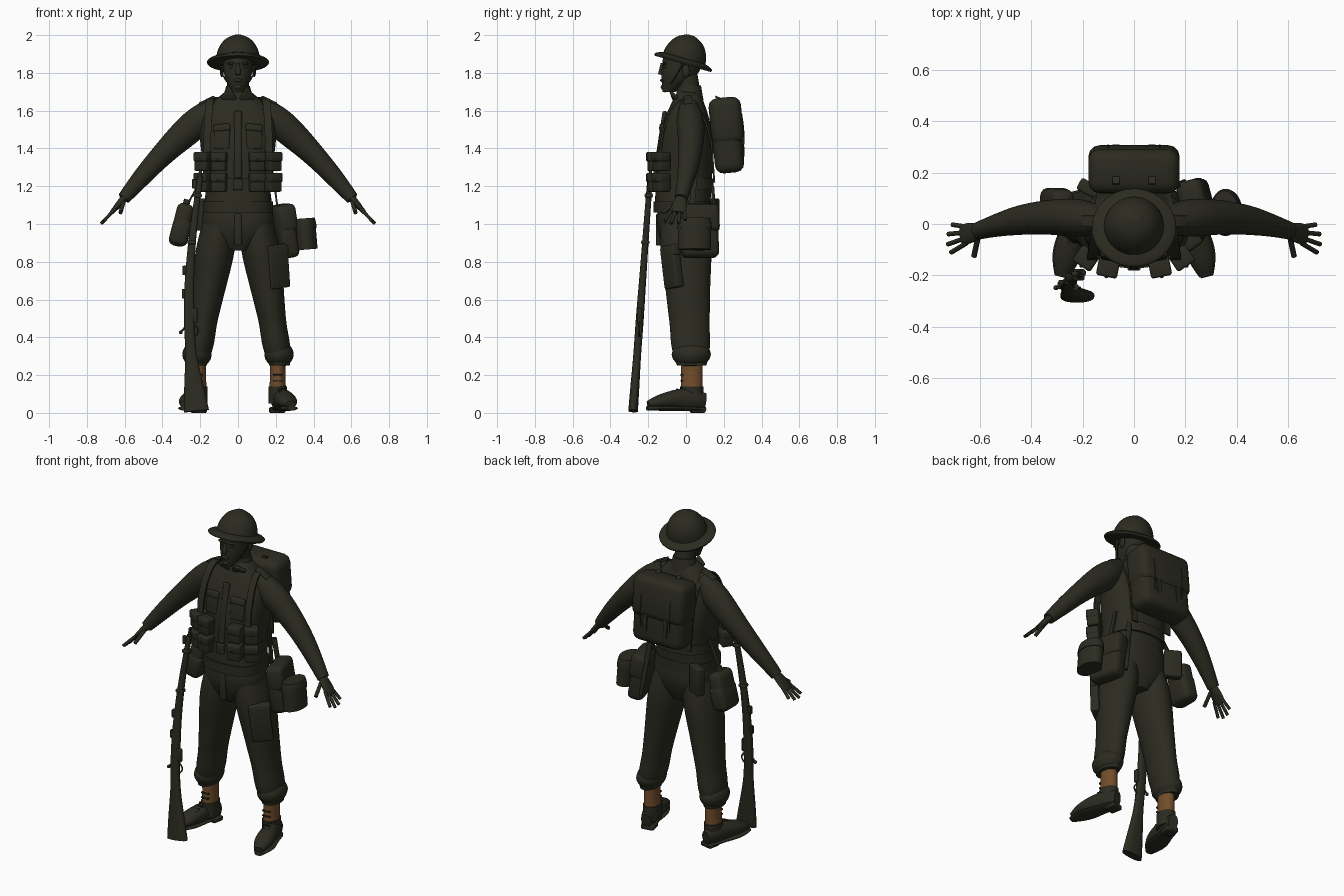
import bpy, bmesh, math
from mathutils import Vector, Matrix, Euler

if "Cube" in bpy.data.objects:
    bpy.data.objects.remove(bpy.data.objects["Cube"])

X, Y, Z = Vector((1, 0, 0)), Vector((0, 1, 0)), Vector((0, 0, 1))
STRAIGHT = Vector()
made = []


def material(name, colour):
    shade = bpy.data.materials.new(name)
    shade.use_nodes = True
    shade.diffuse_color = (*colour, 1)
    shader = shade.node_tree.nodes["Principled BSDF"]
    shader.inputs["Base Color"].default_value = (*colour, 1)
    return shade


olive = material("dark olive", (.024, .024, .015))
brown = material("gaiter brown", (.17, .075, .024))


def finish(name, bm, colour):
    bmesh.ops.recalc_face_normals(bm, faces=bm.faces)
    mesh = bpy.data.meshes.new(name)
    bm.to_mesh(mesh)
    bm.free()
    mesh.materials.append(colour)
    part = bpy.data.objects.new(name, mesh)
    bpy.context.collection.objects.link(part)
    made.append(part)
    return part


def along(start, end, bend, arch, t):
    """Point on a line from start to end that bows out by bend in the middle."""
    bow = max(math.sin(math.pi * t), 0) ** arch
    return Vector(start).lerp(Vector(end), t) + Vector(bend) * bow


def limb(name, start, end, widths, depths=None, bend=STRAIGHT, arch=1, side=X,
         axis=None, sides=16, power=1, colour=olive, smooth=2):
    """Evenly spaced oval rings; widths are radii along side, depths across it."""
    last = len(widths) - 1
    if depths is None:
        depths = widths
    elif not isinstance(depths, list):
        depths = [depths] * len(widths)
    centres = [along(start, end, bend, arch, i / last) for i in range(last + 1)]
    bm = bmesh.new()
    crease = bm.edges.layers.float.new("crease_edge")
    rings = []
    for i, centre in enumerate(centres):
        tangent = axis or (centres[min(i + 1, last)] - centres[max(i - 1, 0)]).normalized()
        across = (side - tangent * side.dot(tangent)).normalized()
        other = tangent.cross(across)
        ring = []
        for k in range(sides):
            angle = math.tau * (k + .5) / sides
            c, s = (math.copysign(abs(w) ** power, w) for w in (math.cos(angle), math.sin(angle)))
            ring.append(bm.verts.new(centre + across * c * widths[i] + other * s * depths[i]))
        rings.append(ring)
    for lower, upper in zip(rings, rings[1:]):
        for k in range(sides):
            j = (k + 1) % sides
            bm.faces.new((lower[k], lower[j], upper[j], upper[k]))
    for cap in (rings[0], rings[-1]):
        for edge in bm.faces.new(cap).edges:
            edge[crease] = 1
    part = finish(name, bm, colour)
    if smooth:
        subdivision = part.modifiers.new("smooth", "SUBSURF")
        subdivision.levels = subdivision.render_levels = smooth


def strap(name, start, end, width, bend=STRAIGHT, arch=1, side=X):
    limb(name, start, end, [width * math.sqrt(2)] * 20, .007, bend, arch, side, sides=4, smooth=0)


def tube(name, start, end, radius, bend=STRAIGHT, side=Y):
    limb(name, start, end, [radius] * 6, bend=bend, side=side, sides=8, smooth=1)


def box(name, place, size, turn=STRAIGHT, rounding=.01):
    bm = bmesh.new()
    bmesh.ops.create_cube(bm, size=1, matrix=Matrix.Diagonal((*size, 1)))
    bmesh.ops.bevel(bm, geom=bm.edges[:], offset=rounding, segments=3, profile=.5, affect="EDGES")
    bm.transform(Matrix.Translation(place) @ Euler(turn).to_matrix().to_4x4())
    finish(name, bm, olive)


def ball(name, place, size):
    bm = bmesh.new()
    shape = Matrix.Translation(place) @ Matrix.Diagonal((*size, 1))
    bmesh.ops.create_uvsphere(bm, u_segments=16, v_segments=10, radius=1, matrix=shape)
    finish(name, bm, olive)


# Torso, trouser seat and belt
limb("jacket", (0, -.02, 1.07), (0, .015, 1.7), [.19, .17, .18, .2, .21, .2, .07],
     [.15, .15, .15, .155, .14, .11, .06], power=.8)
limb("trouser_seat", (0, -.01, .86), (0, -.01, 1.1), [.06, .18, .2, .18], [.1, .14, .15, .14], power=.8)
limb("waist_belt", (0, -.01, 1.18), (0, -.01, 1.24), [.18, .18], .16, power=.8)
limb("jacket_waistband", (0, -.02, 1.06), (0, -.02, 1.12), [.19, .19], .155, power=.8)
box("belt_buckle", (0, -.17, 1.21), (.05, .02, .06), rounding=.005)
box("front_placket", (0, -.138, 1.42), (.04, .025, .36), X * -.15)
box("trouser_fly", (0, -.145, .97), (.04, .03, .17))

# Neck and head
limb("neck", (0, .025, 1.64), (0, 0, 1.82), [.065, .058, .058])
limb("collar", (0, .02, 1.65), (0, .015, 1.73), [.085, .076, .064], [.075, .07, .066])
limb("head", (0, -.09, 1.7), (0, -.02, 1.93), [.03, .06, .077, .083, .085, .07],
     [.035, .07, .1, .108, .11, .09], bend=Y * .03, axis=Z)
limb("nose", (0, -.12, 1.85), (0, -.135, 1.79), [.008, .012, .018, .014], .015, sides=8)
ball("mouth", (0, -.125, 1.76), (.025, .012, .01))
ball("chin", (0, -.112, 1.725), (.024, .022, .018))

# Helmet: shallow dome with a wide tilted brim
crown, tilt = Vector((0, -.012, 1.865)), Vector((0, .28, .96))
dome = [.118 * math.sqrt(1 - (k / 8.1) ** 2) for k in range(9)]
limb("helmet_dome", crown, crown + tilt * .14, dome, axis=tilt, sides=24)
limb("helmet_brim", crown - tilt * .018, crown + tilt * .014, [.16, .17, .155, .115],
     [.156, .163, .15, .115], axis=tilt, sides=24)

# Paired parts are built on the left and mirrored below
first_pair = len(made)
ball("ears", (.086, 0, 1.81), (.01, .02, .033))
ball("eyes", (.032, -.11, 1.832), (.014, .012, .009))
ball("brows", (.033, -.113, 1.85), (.024, .012, .007))
tube("chin_straps", (.095, -.01, 1.86), (0, -.112, 1.7), .004, X * .025 - Z * .01)
box("collar_points", (.05, -.06, 1.67), (.075, .016, .05), (.5, .35, .45), .006)

# Arms and hands
limb("sleeves", (.12, .015, 1.62), (.605, -.026, 1.135), [.05, .08, .072, .065, .058, .045, .035],
     [.06, .085, .078, .065, .056, .048, .035], bend=(.014, .03, .014), side=Y)
limb("palms", (.59, -.025, 1.15), (.67, -.042, 1.06), [.026, .035, .044, .038], [.022, .02, .016, .011], side=Y)
for i, reach in enumerate((.042, .054, .052, .036)):
    knuckle = Vector((.65, -.074 + i * .021, 1.08))
    spread = Vector((1, (i - 2) * .25 - .1, -1.05)) * (reach + .02)
    tube("fingers", knuckle, knuckle + spread, .01)
tube("thumbs", (.605, -.045, 1.12), (.622, -.125, 1.06), .012, side=X)

# Bloused trouser legs, gaiters and ankle boots
limb("trouser_legs", (.09, -.01, 1.05), (.22, .03, .25), [.09, .1, .108, .1, .09, .08, .072, .08, .055],
     [.12, .135, .14, .13, .12, .115, .105, .11, .08], axis=Z)
ball("trouser_blousing", (.217, .028, .31), (.078, .104, .07))
limb("gaiters", (.21, .03, .13), (.21, .03, .28), [.045, .04, .045], .058, colour=brown)
for height in (.17, .2):
    box("gaiter_straps", (.21, -.015, height), (.05, .03, .01), rounding=.003)
limb("boot_ankles", (.21, .03, .05), (.21, .03, .14), [.05, .05], .063)
limb("boots", (.205, .1, .06), (.28, -.2, .045), [.03, .048, .048, .052, .057, .05, .028],
     [.045, .058, .06, .054, .044, .036, .02], bend=Z * .02)
limb("boot_soles", (.205, .1, .02), (.285, -.205, .025), [.03, .048, .045, .055, .06, .05, .025], .013)
box("boot_heels", (.208, .062, .015), (.08, .075, .03), Z * .2)
for i in range(4):
    lace = along((.225, -.025, .135), (.242, -.09, .105), STRAIGHT, 1, i / 3)
    box("boot_laces", lace, (.045, .01, .01), rounding=.003)

# Ammunition pouches, two rows of two on each side
for height in (1.33, 1.22):
    for x, y, yaw in ((.1, -.165, .2), (.183, -.13, .6)):
        middle = Vector((x, y, height))
        outward = Vector((math.sin(yaw), -math.cos(yaw), 0))
        box("pouches", middle, (.078, .07, .1), Z * yaw)
        box("pouch_flaps", middle + outward * .004 + Z * .026, (.083, .074, .05), Z * yaw)
        ball("pouch_studs", middle + outward * .04 + Z * .01, (.007, .007, .007))

# Webbing, shoulder tabs and breast pockets
strap("shoulder_straps", (.165, -.145, 1.25), (.12, .15, 1.22), .02, Z * .425, arch=.4)
box("shoulder_tabs", (.165, .01, 1.655), (.09, .045, .014), Y * .45, .005)
box("breast_pockets", (.085, -.126, 1.46), (.085, .025, .13), (-.12, 0, .17))
box("breast_pocket_flaps", (.085, -.123, 1.51), (.092, .025, .04), (-.2, .1, .17))
strap("pack_straps", (.07, .155, 1.675), (.07, .25, 1.28), .013, Y * .09, arch=.4)
tube("pack_cords", (.1, .295, 1.58), (.1, .3, 1.36), .003, Y * .01)
for part in made[first_pair:]:
    part.modifiers.new("other side", "MIRROR").use_mirror_merge = False

# Backpack
box("backpack", (0, .215, 1.47), (.34, .155, .4), X * .1, .045)
box("backpack_flap", (0, .213, 1.545), (.355, .172, .25), X * .1, .045)

# Left hip: haversack, mess tin, bayonet scabbard and thigh pocket
lean = (0, -.16, .25)
box("haversack", (.245, .07, .96), (.095, .2, .28), lean, .03)
box("haversack_flap", (.242, .07, 1.03), (.105, .21, .15), lean, .03)
strap("haversack_sling", (.21, .03, 1.08), (.18, .05, 1.3), .014, side=Y)
limb("mess_tin", (.365, .045, .865), (.355, .045, .985), [.058, .058], .09)
limb("mess_tin_lid", (.356, .045, .975), (.352, .045, 1.03), [.062, .062, .055], [.094, .094, .085])
limb("bayonet_scabbard", (.15, .14, 1.2), (.195, .165, .87), [.02, .018, .01], .01, sides=8)
box("thigh_pocket", (.21, -.075, .77), (.12, .05, .22), (.06, -.12, .6))
box("thigh_pocket_flap", (.205, -.08, .86), (.125, .052, .06), (.06, -.12, .6))

# Right hip: water bottle in its carrier, and a small pouch
lean = Y * .25
box("water_bottle", (-.3, .06, .995), (.09, .15, .23), lean, .03)
box("bottle_carrier", (-.305, .06, .96), (.1, .16, .15), lean, .03)
tube("bottle_neck", (-.28, .06, 1.08), (-.268, .06, 1.13), .02)
strap("bottle_sling", (-.27, .05, 1.1), (-.18, .03, 1.26), .012, side=Y)
box("hip_pouch", (-.17, .135, 1.05), (.1, .05, .17), Z * -.5)

# Rifle standing on its butt
butt, tip, bow = (-.22, -.28, .01), (-.2, -.19, 1.25), X * -.05
limb("rifle_stock", butt, tip, [.068, .05, .026, .03, .027, .023, .02, .017, .014],
     [.026, .024, .02, .022, .02, .018, .017, .016, .014], bow, power=.8)
tube("rifle_muzzle", along(butt, tip, bow, 1, .9), (-.198, -.187, 1.29), .009)
breech = along(butt, tip, bow, 1, .36)
tube("trigger_guard", breech + X * .02 - Z * .06, breech + X * .02 + Z * .02, .005, X * .03)
box("rifle_magazine", breech + X * .02 + Z * .06, (.045, .025, .08), rounding=.006)
tube("rifle_bolt", breech - X * .02, breech - X * .045 - Z * .03, .006)
ball("bolt_knob", breech - X * .045 - Z * .03, (.01, .01, .01))
for t in (.5, .6, .97):
    box("rifle_sight", along(butt, tip, bow, 1, t) - X * .025, (.025, .018, .05), rounding=.004)
for t in (.72, .92):
    box("rifle_band", along(butt, tip, bow, 1, t), (.045, .044, .022), rounding=.008)

# Smooth shading with sharp corners kept
bpy.ops.object.select_all(action="DESELECT")
for part in made:
    part.select_set(True)
bpy.context.view_layer.objects.active = made[0]
bpy.ops.object.shade_smooth_by_angle(angle=math.radians(50))
